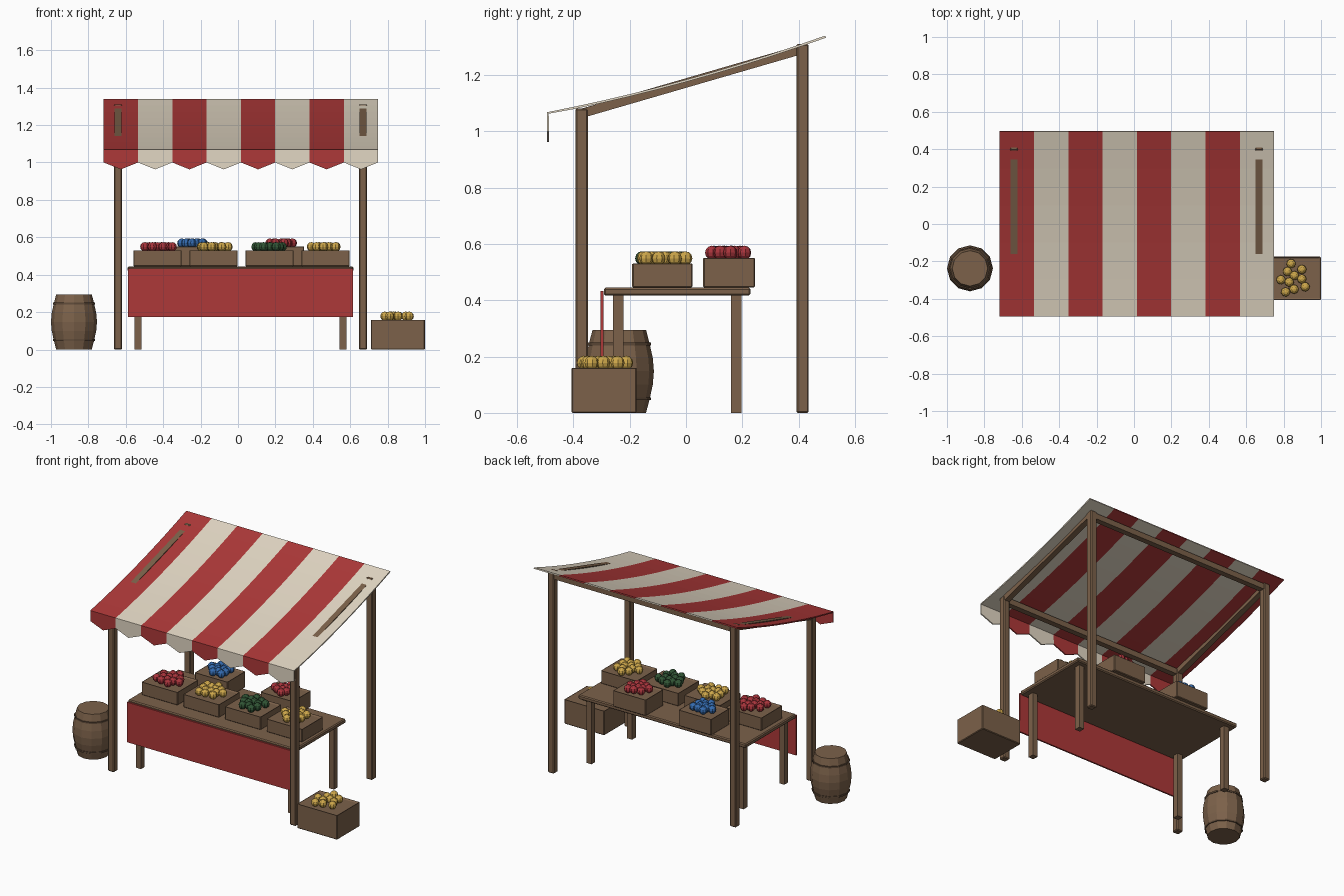
import bpy, bmesh, math
from mathutils import Vector, Matrix

cube = bpy.data.objects.get("Cube")
if cube:
    bpy.data.objects.remove(cube, do_unlink=True)


def material(name, rgb):
    m = bpy.data.materials.new(name)
    m.use_nodes = True
    col = (*rgb, 1.0)
    m.diffuse_color = col
    bsdf = next(n for n in m.node_tree.nodes if n.type == 'BSDF_PRINCIPLED')
    bsdf.inputs["Base Color"].default_value = col
    bsdf.inputs["Roughness"].default_value = 0.9
    return m


WOOD = material("wood brown", (0.20, 0.12, 0.068))
HOOP = material("hoop dark brown", (0.12, 0.072, 0.042))
RED = material("cloth red", (0.42, 0.04, 0.04))
CREAM = material("cloth cream", (0.76, 0.68, 0.55))
YELLOW = material("fruit yellow", (0.62, 0.39, 0.07))
FRUIT_RED = material("fruit red", (0.40, 0.035, 0.045))
BLUE = material("fruit blue", (0.035, 0.15, 0.44))
GREEN = material("fruit green", (0.03, 0.09, 0.035))


def finish(name, bm, *mats):
    me = bpy.data.meshes.new(name)
    bm.to_mesh(me)
    bm.free()
    ob = bpy.data.objects.new(name, me)
    bpy.context.collection.objects.link(ob)
    for m in mats:
        me.materials.append(m)
    return ob


def bevel(ob, width):
    mod = ob.modifiers.new("Bevel", 'BEVEL')
    mod.width = width
    mod.segments = 1
    return ob


def box_bm(lo, hi):
    lo, hi = Vector(lo), Vector(hi)
    bm = bmesh.new()
    bmesh.ops.create_cube(bm, size=1, matrix=Matrix.Translation((lo + hi) / 2)
                          @ Matrix.Diagonal((*(hi - lo), 1)))
    return bm


def box(name, lo, hi, mat=WOOD, edge=0.005):
    ob = finish(name, box_bm(lo, hi), mat)
    return bevel(ob, edge) if edge else ob


CX = 0.0135                      # stall centre line
FRONT_Y, BACK_Y = -0.371, 0.414  # post rows
FRONT_TOP, BACK_TOP = 1.081, 1.31
POST_X, HALF = 0.655, 0.022

# Posts and sloping side beams
for side, sx in (("right", -1), ("left", 1)):
    x = CX + sx * POST_X
    for row, y, top in (("front", FRONT_Y, FRONT_TOP), ("back", BACK_Y, BACK_TOP)):
        box(f"{row}_{side}_post", (x - HALF, y - HALF, 0), (x + HALF, y + HALF, top))
    bm = box_bm((x - 0.018, FRONT_Y, -0.034), (x + 0.018, BACK_Y, 0))
    for v in bm.verts:
        v.co.z += FRONT_TOP if v.co.y < 0 else BACK_TOP - 0.001
    finish(f"{side}_roof_beam", bm, WOOD)

# Cross beams between the posts
for row, y, top in (("front", FRONT_Y, FRONT_TOP), ("back", BACK_Y, BACK_TOP - 0.008)):
    box(f"{row}_roof_beam", (CX - POST_X, y - 0.018, top - 0.036),
        (CX + POST_X, y + 0.018, top), edge=0)

# Sagging striped canopy with a pointed valance
X0, STRIPE, N, ROWS = -0.718, 0.1834, 8, 10
Y0, Y1, Z0, Z1, SAG = -0.494, 0.494, 1.068, 1.34, 0.02
rows = []
for j in range(ROWS + 1):
    t = j / ROWS
    rows.append((Y0 + t * (Y1 - Y0), Z0 + t * (Z1 - Z0) - 4 * SAG * t * (1 - t)))
bm = bmesh.new()


def face(points, index):
    bm.faces.new([bm.verts.new(p) for p in points]).material_index = index


for i in range(N):
    a, b = X0 + i * STRIPE, X0 + (i + 1) * STRIPE
    for (ya, za), (yb, zb) in zip(rows, rows[1:]):
        face([(a, ya, za), (b, ya, za), (b, yb, zb), (a, yb, zb)], i % 2)
    face([(a, Y0, 1.0), ((a + b) / 2, Y0, 0.963), (b, Y0, 1.0),
          (b, Y0, Z0), (a, Y0, Z0)], i % 2)
bmesh.ops.remove_doubles(bm, verts=bm.verts, dist=0.0005)
canopy = finish("striped_canopy", bm, RED, CREAM)
mod = canopy.modifiers.new("Solidify", 'SOLIDIFY')
mod.thickness = 0.008
mod.offset = -1

# Table with legs and hanging front cloth
TABLE_Z = 0.445
box("table_top", (CX - 0.603, -0.292, 0.417), (CX + 0.603, 0.229, TABLE_Z), edge=0.006)
for side, sx in (("right", -1), ("left", 1)):
    for row, y in (("front", -0.241), ("back", 0.178)):
        x = CX + sx * 0.548
        box(f"table_{row}_{side}_leg", (x - 0.018, y - 0.019, 0), (x + 0.018, y + 0.019, 0.42), edge=0)
box("front_cloth", (CX - 0.602, -0.303, 0.173), (CX + 0.602, -0.293, 0.433), RED, 0)


# Crates, each with a heap of fruit laid out in a spiral
def crate(name, cx, cy, w, d, z, h, mat, count, spread):
    bm = box_bm((cx - w / 2, cy - d / 2, z), (cx + w / 2, cy + d / 2, z + h))
    top = max(bm.faces, key=lambda f: f.calc_center_median().z)
    bmesh.ops.inset_region(bm, faces=[top], thickness=0.012)
    for v in top.verts:
        v.co.z -= 0.01
    bevel(finish(name, bm, WOOD), 0.004)
    bm = bmesh.new()
    for i in range(count):
        r = spread * math.sqrt((i + 0.3) / count)
        ang = i * math.radians(137.5) + cx * 9
        pos = (cx + r * math.cos(ang), cy + r * math.sin(ang), z + h + 0.016)
        bmesh.ops.create_uvsphere(bm, u_segments=8, v_segments=6, radius=0.025,
                                  matrix=Matrix.Translation(pos) @ Matrix.Rotation(ang, 4, 'Z'))
    finish(name + "_fruit", bm, mat)


for i, mat in enumerate((FRUIT_RED, YELLOW, GREEN, YELLOW)):
    crate(f"front_crate_{i + 1}", -0.431 + i * 0.2995, -0.084, 0.258, 0.214,
          TABLE_Z, 0.088, mat, 13, 0.084)
for i, (x, mat) in enumerate(((-0.236, BLUE), (0.236, FRUIT_RED))):
    crate(f"back_crate_{i + 1}", x, 0.153, 0.235, 0.184, TABLE_Z, 0.108, mat, 12, 0.07)
crate("floor_crate", 0.855, -0.291, 0.288, 0.232, 0, 0.162, YELLOW, 10, 0.088)

# Barrel turned from a stave profile, with two hoops
BX, BY, SIDES = -0.877, -0.237, 12


def lathe(name, profile, mat, caps):
    bm = bmesh.new()
    rings = []
    for r, z in profile:
        rings.append([bm.verts.new((BX + r * math.cos(k * math.tau / SIDES),
                                    BY + r * math.sin(k * math.tau / SIDES), z))
                      for k in range(SIDES)])
    pairs = list(zip(rings, rings[1:])) if caps else list(zip(rings, rings[1:] + rings[:1]))
    for lo, hi in pairs:
        for k in range(SIDES):
            n = (k + 1) % SIDES
            bm.faces.new((lo[k], lo[n], hi[n], hi[k]))
    if caps:
        bm.faces.new(rings[0][::-1])
        bm.faces.new(rings[-1])
    bmesh.ops.recalc_face_normals(bm, faces=bm.faces)
    return finish(name, bm, mat)


lathe("barrel", [(0.095, 0), (0.108, 0.05), (0.119, 0.1), (0.123, 0.148),
                 (0.119, 0.195), (0.108, 0.245), (0.095, 0.295)], WOOD, True)
for name, z in (("lower_hoop", 0.05), ("upper_hoop", 0.245)):
    lathe(name, [(0.1, z - 0.005), (0.113, z - 0.005), (0.113, z + 0.005), (0.1, z + 0.005)],
          HOOP, False)
